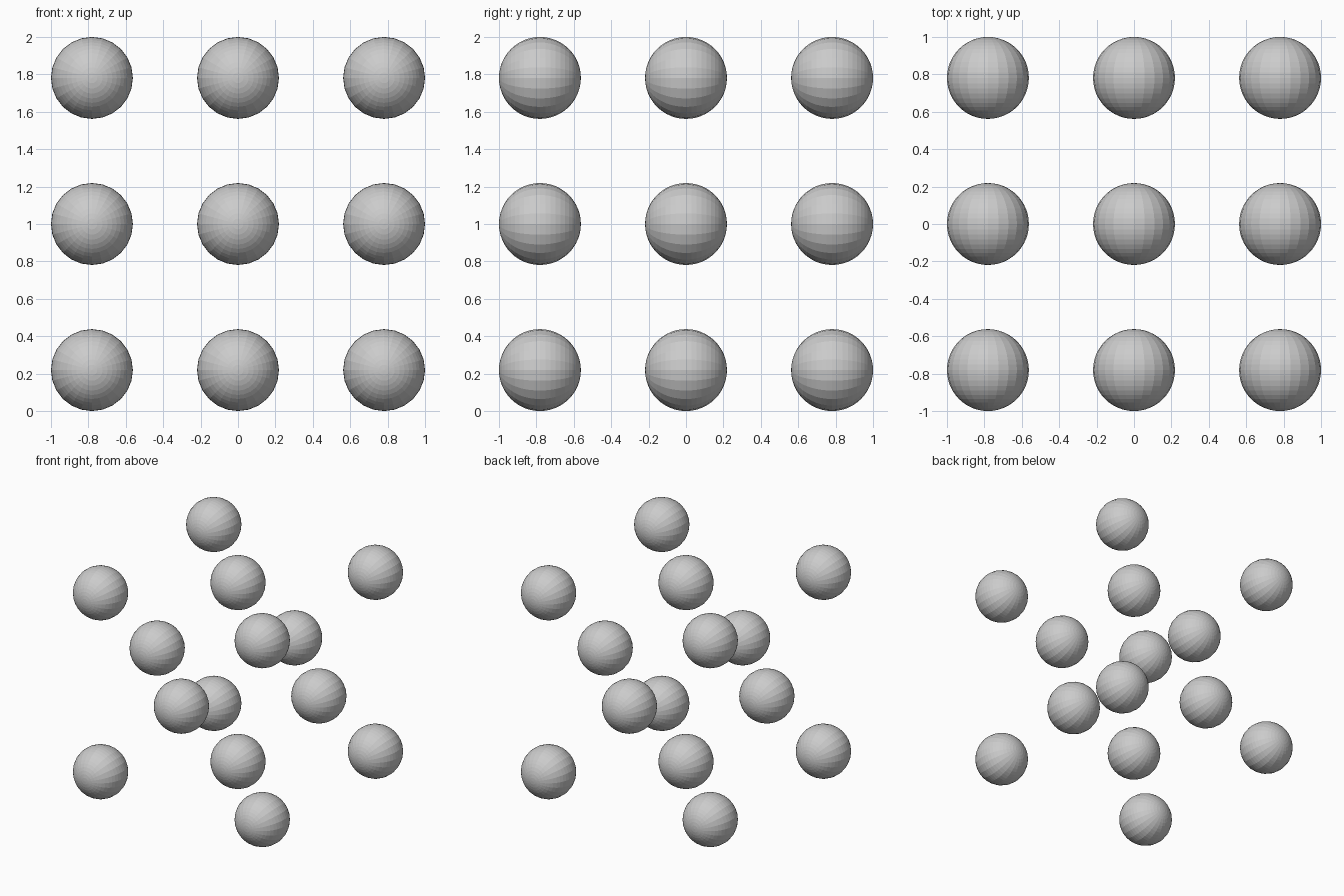
import bpy
from math import radians
from itertools import product

if "Cube" in bpy.data.objects:
    bpy.data.objects.remove(bpy.data.objects["Cube"])

R = 0.219          # ball radius
D = 1.0 - R        # distance of outer layers from the middle

# One flat-shaded ball mesh, poles along y, shared by every atom
bpy.ops.mesh.primitive_uv_sphere_add(segments=24, ring_count=24, radius=R)
first = bpy.context.object
first.rotation_euler = (radians(90), 0, 0)
bpy.ops.object.transform_apply(location=False, rotation=True, scale=False)
ball = first.data
bpy.data.objects.remove(first)

def add_ball(name, cell):
    ob = bpy.data.objects.new(name, ball)
    ob.location = (cell[0] * D, cell[1] * D, 1 + cell[2] * D)
    bpy.context.collection.objects.link(ob)

# Face-centred cubic lattice: 8 corners and 6 face centres
for cell in product((-1, 0, 1), repeat=3):
    used = sum(map(abs, cell))
    if used == 3:
        add_ball("corner_ball", cell)
    elif used == 1:
        add_ball("face_ball", cell)
